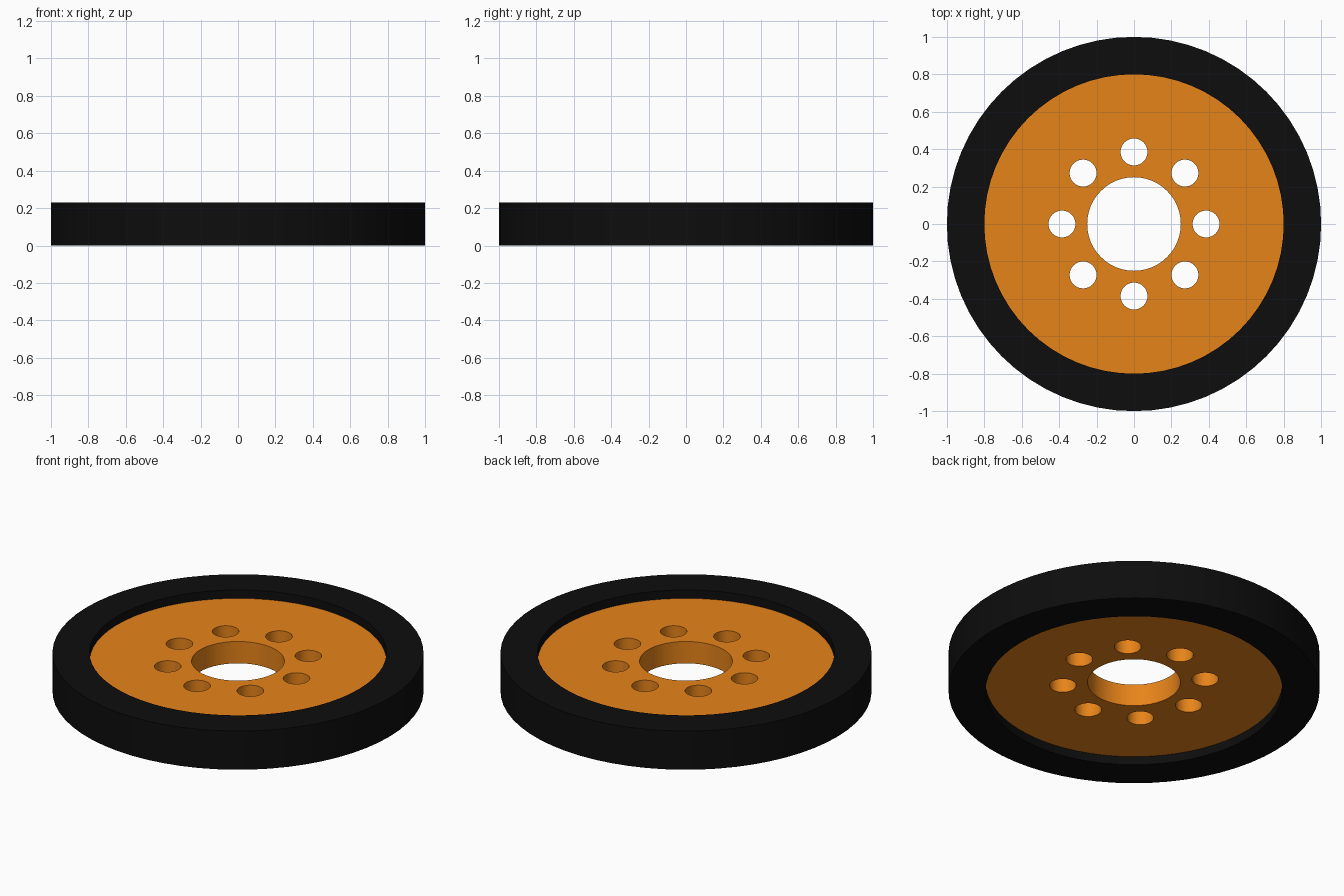
import bpy
from math import cos, sin, tau

if "Cube" in bpy.data.objects:
    bpy.data.objects.remove(bpy.data.objects["Cube"])


def material(name, rgb):
    m = bpy.data.materials.new(name)
    m.diffuse_color = (*rgb, 1)
    m.use_nodes = True
    m.node_tree.nodes["Principled BSDF"].inputs["Base Color"].default_value = m.diffuse_color
    return m


def plate(name, circles, z0, z1, mat):
    """Extruded flat plate; first circle is the outline, the rest are holes."""
    cu = bpy.data.curves.new(name, 'CURVE')
    cu.dimensions = '2D'
    cu.fill_mode = 'BOTH'
    cu.extrude = (z1 - z0) / 2
    for x, y, r, n in circles:
        sp = cu.splines.new('POLY')
        sp.points.add(n - 1)
        for i, p in enumerate(sp.points):
            a = tau * i / n
            p.co = (x + r * cos(a), y + r * sin(a), 0, 1)
        sp.use_cyclic_u = True
    cu.materials.append(mat)
    ob = bpy.data.objects.new(name, cu)
    ob.location.z = (z0 + z1) / 2
    bpy.context.collection.objects.link(ob)
    bpy.ops.object.select_all(action='DESELECT')
    ob.select_set(True)
    bpy.context.view_layer.objects.active = ob
    bpy.ops.object.convert(target='MESH')
    return bpy.context.object


rubber = material("black_rubber", (0.004, 0.004, 0.004))
orange = material("orange_hub", (0.8, 0.23, 0.01))

# Outer tyre ring
plate("tyre", [(0, 0, 1.0, 64), (0, 0, 0.8, 64)], 0, 0.23, rubber)

# Recessed hub disc with centre bore and eight bolt holes
bolts = [(0.385 * cos(tau * i / 8), 0.385 * sin(tau * i / 8), 0.072, 32)
         for i in range(8)]
plate("hub_disc", [(0, 0, 0.8, 64), (0, 0, 0.25, 48)] + bolts, 0.05, 0.18, orange)
